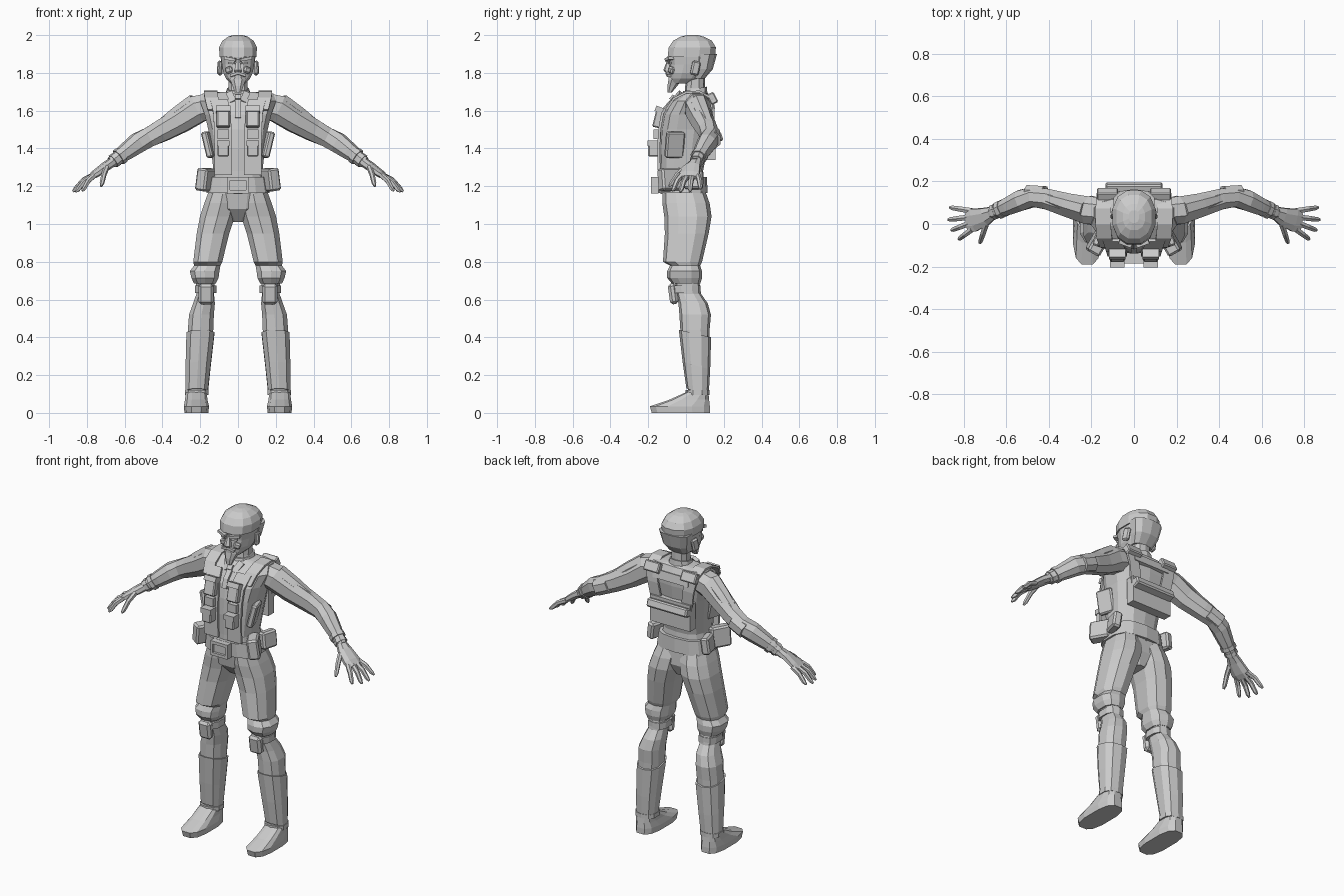
import bpy, bmesh, math
from mathutils import Vector, Matrix, Euler

GREY = bpy.data.materials.new("plain_grey")
GREY.diffuse_color = (0.6, 0.6, 0.6, 1)


def finish(name, bm, mirror):
    bmesh.ops.recalc_face_normals(bm, faces=bm.faces)
    me = bpy.data.meshes.new(name)
    bm.to_mesh(me)
    bm.free()
    me.materials.append(GREY)
    ob = bpy.data.objects.new(name, me)
    bpy.context.collection.objects.link(ob)
    if mirror:
        ob.modifiers.new("mirror", 'MIRROR').use_mirror_merge = False
    return ob


def skin(name, rings, mirror):
    """Join closed point rings into a capped tube."""
    bm = bmesh.new()
    vs = [[bm.verts.new(p) for p in r] for r in rings]
    n = len(vs[0])
    for a, b in zip(vs, vs[1:]):
        for i in range(n):
            j = (i + 1) % n
            bm.faces.new((a[i], a[j], b[j], b[i]))
    bm.faces.new(vs[0])
    bm.faces.new(vs[-1])
    return finish(name, bm, mirror)


def unit_ring(n, p):
    for i in range(n):
        t = 2 * math.pi * (i + 0.5) / n
        c, s = math.cos(t), math.sin(t)
        yield (math.copysign(abs(c) ** p, c), math.copysign(abs(s) ** p, s))


def loft(name, rows, n=12, p=0.8, mirror=False, grow=0.0, tilt=0.0):
    """Rows are (z, x0, x1, y0, y1) extents of level sections."""
    rings = []
    for z, x0, x1, y0, y1 in rows:
        cx, cy, rx, ry = (x0 + x1) / 2, (y0 + y1) / 2, (x1 - x0) / 2 + grow, (y1 - y0) / 2 + grow
        rings.append([(cx + rx * u, cy + ry * v, z + tilt * v) for u, v in unit_ring(n, p)])
    return skin(name, rings, mirror)


def tube(name, pts, n=8, mirror=True):
    """Points are (x, y, z, radius across, radius in height)."""
    rings = []
    for i, q in enumerate(pts):
        d = Vector(pts[min(i + 1, len(pts) - 1)][:3]) - Vector(pts[max(i - 1, 0)][:3])
        side = d.cross(Vector((0, 0, 1))).normalized()
        up = side.cross(d).normalized()
        rings.append([Vector(q[:3]) + side * q[3] * u + up * q[4] * v for u, v in unit_ring(n, 0.9)])
    return skin(name, rings, mirror)


def strip(name, pts, w, t, mirror=True):
    """Flat strap of half width w, t thick, along (x, y, z) points."""
    rings = []
    for i, q in enumerate(pts):
        d = Vector(pts[min(i + 1, len(pts) - 1)]) - Vector(pts[max(i - 1, 0)])
        nrm = Vector((0, -d.z, d.y)).normalized() * t
        a, b = Vector(q) - Vector((w, 0, 0)), Vector(q) + Vector((w, 0, 0))
        rings.append([a, b, b + nrm, a + nrm])
    return skin(name, rings, mirror)


def box(name, c, size, rot=(0, 0, 0), mirror=True, bevel=0.0):
    bm = bmesh.new()
    m = Matrix.LocRotScale(Vector(c), Euler([math.radians(a) for a in rot]), Vector(size))
    bmesh.ops.create_cube(bm, size=1, matrix=m)
    if bevel:
        bmesh.ops.bevel(bm, geom=bm.edges[:], offset=bevel, segments=1, affect='EDGES')
    return finish(name, bm, mirror)


# Boots, lower legs, gaiters
loft("boot", [(0, .155, .285, -.185, .13), (.035, .152, .288, -.195, .13),
              (.07, .16, .282, -.09, .125), (.11, .165, .277, .0, .12)], p=.7, mirror=True)
loft("shin", [(.10, .165, .272, .012, .112), (.25, .15, .272, .0, .12), (.44, .128, .268, -.03, .125),
              (.52, .125, .262, -.035, .132), (.58, .12, .24, -.04, .115),
              (.63, .125, .222, -.05, .08), (.70, .12, .225, -.06, .07)], n=10, mirror=True)
loft("gaiter", [(.11, .165, .272, .01, .112), (.25, .15, .272, -.01, .12),
                (.42, .13, .268, -.03, .125)], n=10, mirror=True, grow=.008, tilt=-.02)
loft("ankle_band", [(.095, .165, .272, .01, .112), (.12, .165, .272, .01, .112)], n=10, mirror=True, grow=.012)
loft("knee_strap", [(.635, .12, .222, -.06, .07), (.675, .12, .222, -.065, .07)], n=10, mirror=True, grow=.008)
box("knee_pad", (.17, -.068, .63), (.08, .045, .11), (8, 0, 0), bevel=.014)

# Breeches with gathered hems
loft("breeches_leg", [(.685, .115, .235, -.075, .075), (.715, .10, .25, -.10, .085), (.75, .095, .258, -.10, .085),
                      (.78, .09, .235, -.085, .075), (.80, .08, .24, -.122, .085), (.95, .043, .222, -.112, .12),
                      (1.04, .012, .205, -.115, .135), (1.11, .0, .182, -.125, .125),
                      (1.18, .0, .155, -.125, .10)], n=10, p=.8, mirror=True)
loft("pelvis", [(1.01, -.04, .04, -.05, .07), (1.08, -.13, .13, -.115, .105), (1.20, -.155, .155, -.135, .10)])

# Torso and belt
loft("torso", [(1.16, -.155, .155, -.135, .10), (1.28, -.132, .132, -.135, .09), (1.40, -.145, .145, -.14, .115),
               (1.50, -.16, .16, -.135, .13), (1.58, -.18, .18, -.12, .14), (1.65, -.205, .205, -.075, .14),
               (1.69, -.19, .19, -.015, .12), (1.70, -.08, .08, .0, .10)], n=14, p=.7)
loft("belt", [(1.165, -.165, .165, -.145, .108), (1.25, -.15, .15, -.148, .105)], n=14, p=.7, grow=.006)
for k, (cx, cz, sx, sz) in enumerate([(0, 1.24, .115, .018), (0, 1.17, .115, .018),
                                      (.05, 1.205, .016, .085), (-.05, 1.205, .016, .085)]):
    box("buckle_bar_%d" % k, (cx, -.165, cz), (sx, .04, sz), mirror=False)
box("buckle_plate", (0, -.158, 1.205), (.09, .025, .06), mirror=False)
box("belt_pouch", (.168, -.085, 1.235), (.065, .12, .12), (0, -8, 30), bevel=.01)
box("hip_pouch", (.175, .04, 1.235), (.05, .10, .10), (0, -8, -15), bevel=.01)

# Vest panels, straps and pouches
strip("vest_panel", [(.078, -.135, 1.26), (.078, -.138, 1.40), (.08, -.133, 1.50),
                     (.085, -.118, 1.585), (.10, -.07, 1.65)], .046, .014)
strip("shoulder_strap", [(.125, -.10, 1.60), (.14, -.06, 1.66), (.145, .0, 1.69), (.145, .07, 1.695),
                         (.14, .135, 1.66), (.12, .14, 1.58), (.10, .13, 1.46)], .036, .012)
box("chest_pouch", (.078, -.148, 1.56), (.07, .04, .10), (-14, 0, 0), bevel=.006)
box("upper_pouch_flap", (.078, -.142, 1.605), (.078, .042, .03), (-22, 0, 0))
box("vest_pouch", (.078, -.17, 1.40), (.062, .06, .085), bevel=.006)
box("vest_pouch_flap", (.078, -.172, 1.428), (.068, .066, .03))
box("vest_mid_pouch", (.078, -.152, 1.475), (.06, .04, .05))
box("side_pouch", (.152, -.06, 1.42), (.035, .10, .14), (0, 14, 18), bevel=.008)
box("shoulder_blade_pad", (.125, .14, 1.665), (.10, .04, .06), (28, 0, 0), bevel=.006)
strip("back_pack", [(0, .10, 1.34), (0, .10, 1.50)], .135, -.055, mirror=False)
box("back_pack_flap", (0, .155, 1.455), (.27, .075, .05), (18, 0, 0), mirror=False, bevel=.008)
box("upper_back_band", (0, .135, 1.63), (.24, .03, .05), (12, 0, 0), mirror=False)

# Collar, tie and neck
loft("neck", [(1.66, -.06, .06, -.01, .11), (1.72, -.052, .052, -.005, .10), (1.79, -.055, .055, .0, .10)], n=10)
loft("collar", [(1.665, -.075, .075, -.03, .115), (1.715, -.06, .06, -.015, .11)], n=10, tilt=.012)
box("collar_wing", (.035, -.05, 1.67), (.035, .02, .07), (-40, 25, 0))
box("tie_knot", (0, -.068, 1.665), (.032, .03, .03), (-40, 0, 0), mirror=False)
strip("tie", [(0, -.125, 1.56), (0, -.108, 1.61), (0, -.062, 1.66)], .015, .014, mirror=False)

# Arms, sleeve plates and cuffs
tube("arm", [(.15, .06, 1.625, .07, .072), (.21, .063, 1.61, .07, .078), (.30, .085, 1.55, .06, .070),
             (.40, .115, 1.495, .052, .062), (.47, .128, 1.46, .05, .056), (.53, .112, 1.43, .052, .056),
             (.59, .085, 1.385, .044, .047), (.67, .052, 1.325, .028, .032)])
tube("shoulder_plate", [(.22, .065, 1.635, .05, .06), (.31, .09, 1.573, .045, .056), (.39, .115, 1.52, .035, .045)])
tube("elbow_pad", [(.42, .135, 1.478, .046, .05), (.50, .14, 1.442, .046, .05)])
tube("cuff", [(.615, .074, 1.366, .044, .046), (.633, .066, 1.352, .044, .046)])
tube("wrist_band", [(.645, .062, 1.343, .038, .038), (.66, .056, 1.332, .038, .038)])

# Hands
tube("palm", [(.65, .06, 1.338, .026, .027), (.70, .035, 1.305, .045, .024),
              (.755, .018, 1.265, .058, .02), (.785, .015, 1.245, .055, .014)])
fingers = [((.765, .062, 1.258), (.868, .078, 1.185)), ((.775, .032, 1.252), (.875, .02, 1.172)),
           ((.775, .003, 1.25), (.86, -.03, 1.17)), ((.762, -.025, 1.256), (.825, -.072, 1.175)),
           ((.695, .0, 1.30), (.725, -.09, 1.20))]
for k, (a, b) in enumerate(fingers):
    a, b = Vector(a), Vector(b)
    m = a.lerp(b, .5) + Vector((0, 0, .012))
    tube("thumb" if k == 4 else "finger_%d" % k,
         [(*a, .015, .015), (*m, .014, .014), (*a.lerp(b, .85), .012, .012), (*b, .006, .006)], n=6)

# Head and hair
loft("head", [(1.745, -.04, .04, -.085, .03), (1.77, -.066, .066, -.09, .09), (1.80, -.08, .08, -.092, .115),
              (1.845, -.088, .088, -.088, .14), (1.89, -.094, .094, -.095, .15), (1.93, -.095, .095, -.088, .155),
              (1.965, -.08, .08, -.068, .138), (1.99, -.045, .045, -.03, .09)], n=12, p=.85)
loft("hair", [(1.885, -.096, .096, -.096, .152), (1.935, -.098, .098, -.09, .157), (1.97, -.08, .08, -.066, .135),
              (1.992, -.048, .048, -.025, .09), (2.0, -.02, .02, .01, .06)], n=12, p=.85, grow=.005, tilt=0)
loft("back_hair", [(1.77, -.06, .06, .03, .095), (1.82, -.08, .08, .04, .138), (1.90, -.096, .096, .04, .16)],
     n=10, p=.8, grow=.004)
box("brow", (.04, -.088, 1.874), (.062, .03, .016), (0, -10, 20))
box("eye", (.036, -.086, 1.852), (.034, .012, .012), (0, 0, 15))
box("cheek", (.045, -.072, 1.815), (.04, .035, .035), (0, 20, 30), bevel=.008)
box("ear", (.096, .05, 1.825), (.022, .045, .075), (-12, 0, 15), bevel=.008)
loft("nose", [(1.805, -.02, .02, -.112, -.08), (1.815, -.021, .021, -.12, -.08),
              (1.872, -.009, .009, -.098, -.08)], n=6)
box("moustache", (.018, -.092, 1.793), (.045, .025, .014), (0, 18, 12))
loft("beard", [(1.695, -.018, .018, -.098, -.075), (1.73, -.03, .03, -.10, -.045), (1.765, -.045, .045, -.095, -.02),
               (1.782, -.03, .03, -.095, -.03)], n=8)
